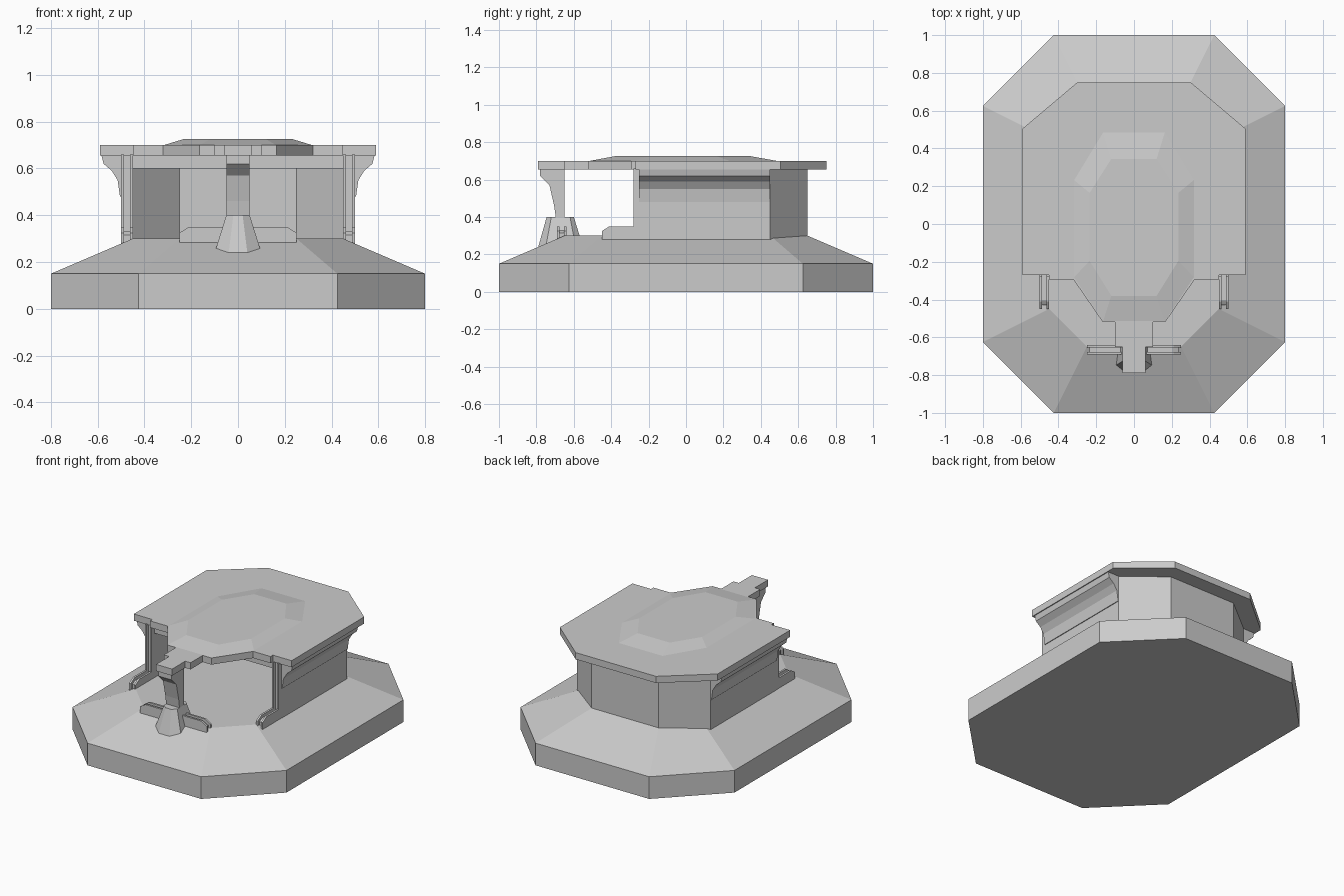
import bpy, bmesh

if "Cube" in bpy.data.objects:
    bpy.data.objects.remove(bpy.data.objects["Cube"])


def loft(name, rings):
    """Closed solid through successive rings of 3D points."""
    bm = bmesh.new()
    vs = [[bm.verts.new(p) for p in r] for r in rings]
    n = len(rings[0])
    for a, b in zip(vs, vs[1:]):
        for i in range(n):
            j = (i + 1) % n
            bm.faces.new((a[i], a[j], b[j], b[i]))
    bm.faces.new(vs[0][::-1])
    bm.faces.new(vs[-1])
    bmesh.ops.recalc_face_normals(bm, faces=bm.faces)
    me = bpy.data.meshes.new(name)
    bm.to_mesh(me)
    bm.free()
    ob = bpy.data.objects.new(name, me)
    bpy.context.collection.objects.link(ob)
    return ob


def prism(name, pts, axis, a, b):
    """Extrude a 2D profile along an axis from a to b."""
    put = {'x': lambda p, t: (t, p[0], p[1]),
           'y': lambda p, t: (p[0], t, p[1]),
           'z': lambda p, t: (p[0], p[1], t)}[axis]
    return loft(name, [[put(p, t) for p in pts] for t in (a, b)])


def both(half):
    """Mirror a half outline in x."""
    return half + [(-x, y) for x, y in reversed(half)]


def ring(half, z):
    return [(x, y, z) for x, y in both(half)]


def mirror_x(ob):
    m = ob.modifiers.new("mirror", 'MIRROR')
    m.use_axis = (True, False, False)
    m.use_mirror_merge = False


# Stepped octagonal base
outer = [(0.425, 1), (0.8, 0.625), (0.8, -0.625), (0.425, -1)]
inner = [(0.25, 0.65), (0.45, 0.45), (0.45, -0.45), (0.25, -0.65)]
loft("base", [ring(outer, 0), ring(outer, 0.15), ring(inner, 0.3)])

# Wall shell, open at the front
wall = [(0.45, -0.25), (0.5, -0.25), (0.5, 0.45), (0.25, 0.65)]
wall_in = [(0.25, 0.63), (0.45, 0.435)]
half = wall + [(0, 0.65), (0, 0.63)] + wall_in
mirror_x(prism("wall", half, 'z', 0.275, 0.66))

# Ceiling inside the walls
prism("ceiling", both([(0.25, 0.64), (0.455, 0.44), (0.455, -0.25)]), 'z', 0.6, 0.67)

# Coved brackets under the roof sides
cove = [(0.49, 0.48), (0.505, 0.48), (0.515, 0.55), (0.54, 0.59), (0.575, 0.62),
        (0.585, 0.66), (0.49, 0.66)]
mirror_x(prism("side_cove", cove, 'y', -0.25, 0.45))

# Grooved door jambs with low sills: two plates around a recessed core
jamb = [(-0.25, 0.28), (-0.45, 0.28), (-0.45, 0.325), (-0.41, 0.35),
        (-0.28, 0.35), (-0.28, 0.66), (-0.25, 0.66)]
core = [(-0.25, 0.28), (-0.43, 0.28), (-0.43, 0.315), (-0.405, 0.33),
        (-0.26, 0.33), (-0.26, 0.66), (-0.25, 0.66)]
for name, pts, a, b in (("jamb_inner", jamb, 0.45, 0.463), ("jamb_core", core, 0.463, 0.487),
                        ("jamb_outer", jamb, 0.487, 0.5)):
    mirror_x(prism(name, pts, 'x', a, b))

# Matching low sills beside the front pillar
sill = [(0.04, 0.28), (0.25, 0.28), (0.25, 0.325), (0.21, 0.35), (0.04, 0.35)]
sill_core = [(0.04, 0.28), (0.235, 0.28), (0.235, 0.315), (0.205, 0.33), (0.04, 0.33)]
for name, pts, a, b in (("sill_front", sill, -0.69, -0.677), ("sill_core", sill_core, -0.677, -0.653),
                        ("sill_back", sill, -0.653, -0.64)):
    mirror_x(prism(name, pts, 'y', a, b))

# Front pillar with flared head
pillar = [(-0.65, 0.66), (-0.65, 0.39), (-0.695, 0.39), (-0.705, 0.46), (-0.73, 0.57),
          (-0.78, 0.62), (-0.78, 0.66)]
prism("front_pillar", pillar, 'x', -0.05, 0.05)

# Chamfered flaring pedestal
top = [(0.03, -0.6), (0.05, -0.62), (0.05, -0.72), (0.02, -0.745)]
bottom = [(0.06, -0.55), (0.1, -0.59), (0.1, -0.75), (0.04, -0.79)]
loft("pillar_pedestal", [ring(bottom, 0.24), ring(top, 0.4)])

# Roof slab with stepped front
roof = [(0.3, 0.75), (0.59, 0.505), (0.59, -0.27), (0.45, -0.27), (0.45, -0.295), (0.32, -0.295),
        (0.165, -0.52), (0.1, -0.52), (0.1, -0.65), (0.06, -0.65), (0.06, -0.79)]
prism("roof", both(roof), 'z', 0.655, 0.7)

# Raised bevelled panel on the roof
low = [(0.165, 0.49), (0.32, 0.235), (0.32, -0.285), (0.165, -0.52)]
high = [(0.12, 0.345), (0.235, 0.165), (0.235, -0.195), (0.12, -0.38)]
loft("roof_panel", [ring(low, 0.699), ring(high, 0.725)])
